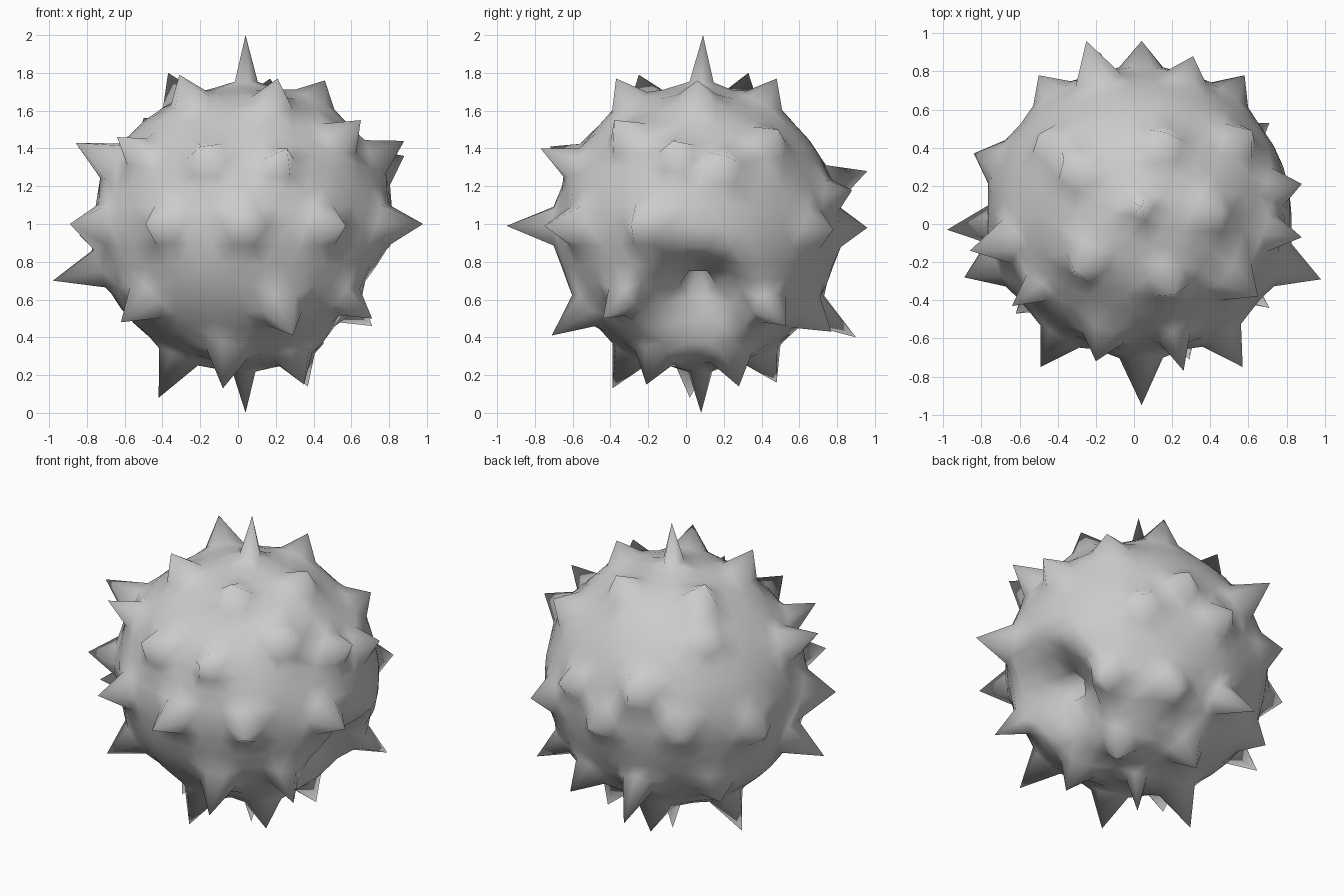
import bpy, bmesh
from mathutils import Vector

cube = bpy.data.objects.get("Cube")
if cube:
    bpy.data.objects.remove(cube, do_unlink=True)

CENTRE = Vector((.03, .06, .985))
RADII = Vector((.795, .75, .75))      # slightly oval core
MOUTH = Vector((.85, -.02, -.525)).normalized()

# Spike tips, ring by ring from the top pole to the bottom pole
SPIKE_RINGS = {
    "pole_top": [(.04, .09, 2)],
    "crown": [(.21, -.37, 1.77), (-.31, -.25, 1.79), (-.37, .33, 1.8),
              (.17, .48, 1.77), (.46, .06, 1.76)],
    "shoulder": [(.62, .49, 1.5), (.65, -.38, 1.55), (-.2, -.72, 1.41),
                 (-.86, -.14, 1.43), (-.25, .96, 1.28), (.88, -.07, 1.44),
                 (.31, .88, 1.18), (.26, -.77, 1.4), (-.5, .47, 1.56),
                 (-.64, -.43, 1.46), (.88, .21, 1.36)],
    "equator": [(.04, .96, .98), (.58, .78, .97), (.98, -.29, 1),
                (.57, -.75, .99), (.04, -.95, .99), (-.49, -.75, 1),
                (-.89, -.28, 1), (-.5, .78, 1), (-.84, .37, .94)],
    "belly": [(-.98, -.03, .7), (-.62, -.47, .48), (.71, -.44, .5),
              (.71, .53, .46), (.29, -.71, .41), (-.18, .9, .4),
              (.3, .77, .43), (-.6, .5, .5)],
    "foot": [(-.42, .02, .08), (-.08, -.39, .13), (.35, -.21, .15),
             (.37, .28, .14), (-.08, .48, .16)],
    "pole_bottom": [(.04, .08, 0)],
}


def core_point(direction):
    """Point of the oval core, relative to its centre, in a direction."""
    scaled = Vector([d / r for d, r in zip(direction, RADII)])
    return direction / scaled.length


def ease(t):
    t = min(max(t, 0), 1)
    return t * t * (3 - 2 * t)


# Core: a coarse icosphere, so each spike is a fan of five or six faces
mesh = bpy.data.meshes.new("spiky_body")
bm = bmesh.new()
bmesh.ops.create_icosphere(bm, subdivisions=4, radius=1)
verts = list(bm.verts)
for v in verts:
    v.co = core_point(v.co.normalized())
base = {v: v.co.copy() for v in verts}


def nearest(point):
    return min(verts, key=lambda v: (base[v] - point).length_squared)


def ring_around(v):
    return [e.other_vert(v) for e in v.link_edges]


# Round mouth sunk into the side, with a narrow pit in its floor
mouth_vert = nearest(core_point(MOUTH))
for v in verts:
    distance = (base[v] - base[mouth_vert]).length
    v.co -= MOUTH * .2 * ease(1.5 - distance / .24)
for v in ring_around(mouth_vert):
    v.co = v.co.lerp(mouth_vert.co, .2)
mouth_vert.co -= MOUTH * .24

# Spikes: pull out the tip and gather the ring of its foot, a little raised
for name, ring in SPIKE_RINGS.items():
    spread = .75 if name.startswith("pole") else 1
    for tip in ring:
        offset = Vector(tip) - CENTRE
        out = offset.normalized()
        foot = core_point(out)
        peak = nearest(foot)
        for v in ring_around(peak):
            side = core_point((foot + (base[v] - base[peak]) * spread).normalized())
            v.co = side + out * .02
        peak.co = offset

for v in verts:
    v.co += CENTRE
bm.to_mesh(mesh)
bm.free()

body = bpy.data.objects.new("spiky_body", mesh)
bpy.context.collection.objects.link(body)

# Single plain grey
grey = bpy.data.materials.new("light_grey")
grey.use_nodes = True
colour = (.6, .6, .6, 1)
grey.diffuse_color = colour
grey.node_tree.nodes["Principled BSDF"].inputs["Base Color"].default_value = colour
mesh.materials.append(grey)

bpy.context.view_layer.objects.active = body
body.select_set(True)
bpy.ops.object.shade_smooth()
